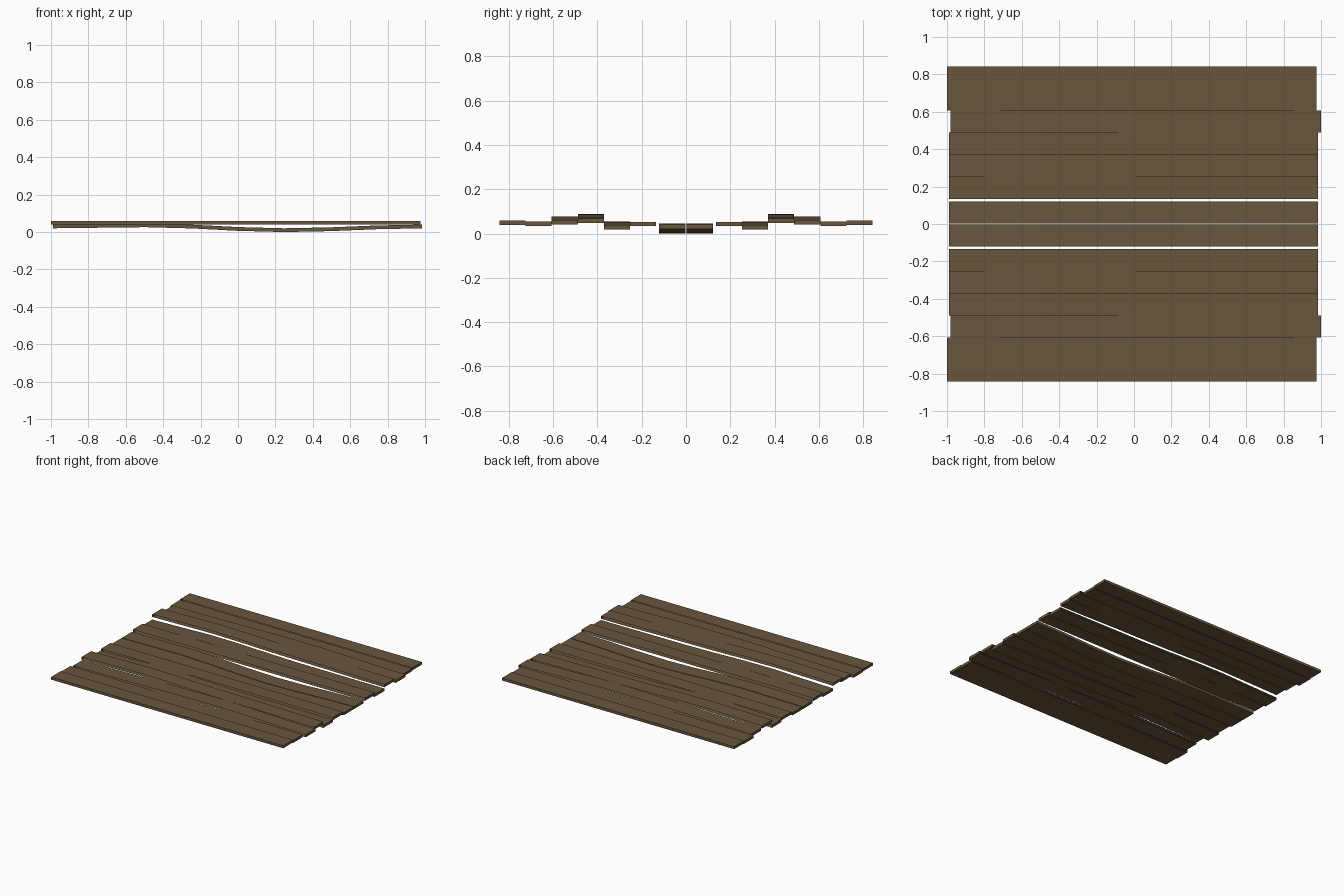
import bpy, bmesh, math

if "Cube" in bpy.data.objects:
    bpy.data.objects.remove(bpy.data.objects["Cube"])

wood = bpy.data.materials.new("weathered_brown_wood")
wood.diffuse_color = (0.14, 0.094, 0.048, 1)
wood.use_nodes = True
wood.node_tree.nodes["Principled BSDF"].inputs["Base Color"].default_value = wood.diffuse_color

THICK = 0.02
WIDTH = 0.118
SEGMENTS = 8


def height(points, x):
    """Smooth height between a few bend points."""
    for (x0, z0), (x1, z1) in zip(points, points[1:]):
        if x <= x1:
            t = max(0.0, (x - x0) / (x1 - x0))
            return z0 + (z1 - z0) * (1 - math.cos(math.pi * t)) / 2
    return points[-1][1]


def plank(name, y0, x0, x1, bend, inner_side, outer_side):
    """Bent board along x; sides buried against neighbours are left open."""
    bm = bmesh.new()
    y1 = y0 + WIDTH
    rings = []
    for i in range(SEGMENTS + 1):
        x = x0 + (x1 - x0) * i / SEGMENTS
        z = height(bend, x)
        rings.append([bm.verts.new(p) for p in (
            (x, y0, z), (x, y1, z), (x, y1, z + THICK), (x, y0, z + THICK))])
    for a, b in zip(rings, rings[1:]):
        bm.faces.new((a[0], a[1], b[1], b[0]))          # underside
        bm.faces.new((a[3], b[3], b[2], a[2]))          # top
        if inner_side:
            bm.faces.new((a[0], b[0], b[3], a[3]))
        if outer_side:
            bm.faces.new((a[1], a[2], b[2], b[1]))
    bm.faces.new((rings[0][0], rings[0][3], rings[0][2], rings[0][1]))
    bm.faces.new(rings[-1])
    me = bpy.data.meshes.new(name)
    bm.to_mesh(me)
    bm.free()
    me.materials.append(wood)
    ob = bpy.data.objects.new(name, me)
    bpy.context.collection.objects.link(ob)
    # matching board on the other half
    mod = ob.modifiers.new("mirror", 'MIRROR')
    mod.use_axis = (False, True, False)
    mod.use_mirror_merge = False


# name, inner edge y, x range, bend points (x, underside z), inner/outer sides
plank("centre_plank", 0.003, -0.99, 0.985,
      [(-0.99, 0.02), (-0.5, 0.026), (0.25, 0.0), (0.985, 0.02)], True, True)
plank("second_plank", 0.135, -0.99, 0.985,
      [(-0.99, 0.033), (0.985, 0.033)], False, False)
plank("third_plank", 0.253, -0.99, 0.985,
      [(-0.99, 0.02), (-0.45, 0.035), (0.3, 0.02), (0.985, 0.018)], False, False)
plank("fourth_plank", 0.371, -0.99, 0.985,
      [(-0.99, 0.06), (-0.5, 0.069), (0.25, 0.056), (0.985, 0.047)], False, False)
plank("fifth_plank", 0.489, -0.98, 1.0,
      [(-0.98, 0.04), (0.2, 0.056), (1.0, 0.04)], False, False)
plank("sixth_plank", 0.607, -1.0, 0.975,
      [(-1.0, 0.034), (0.975, 0.034)], False, False)
plank("edge_plank", 0.725, -1.0, 0.975,
      [(-1.0, 0.039), (0.975, 0.039)], False, True)
